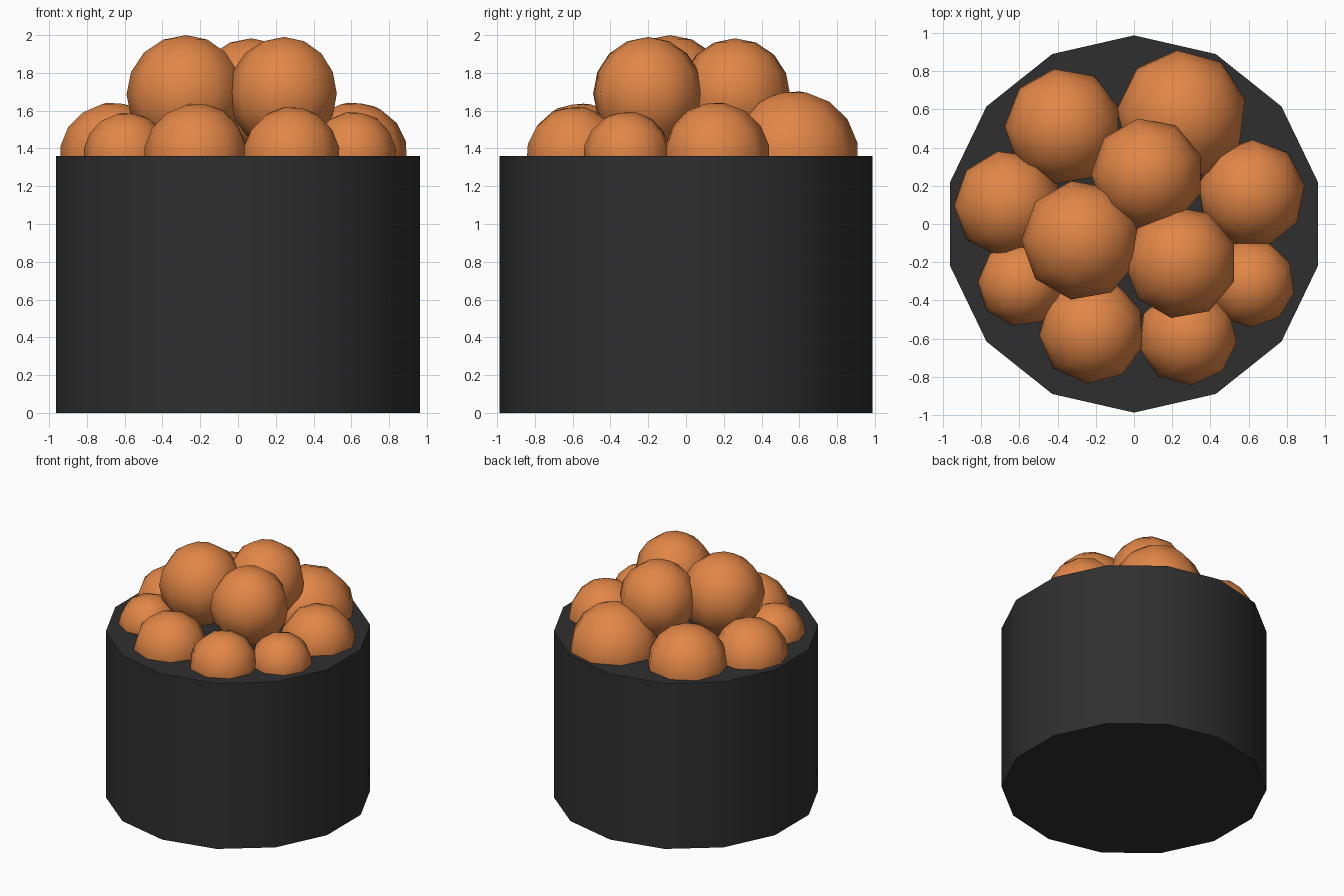
import bpy
import math

if "Cube" in bpy.data.objects:
    bpy.data.objects.remove(bpy.data.objects["Cube"])


def material(name, rgb):
    m = bpy.data.materials.new(name)
    m.diffuse_color = (*rgb, 1.0)
    m.use_nodes = True
    m.node_tree.nodes["Principled BSDF"].inputs["Base Color"].default_value = m.diffuse_color
    return m


DARK = material("seaweed black", (0.028, 0.028, 0.028))
ORANGE = material("roe orange", (0.76, 0.24, 0.062))
RIM_Z = 1.36

# Wrapped base: 14-sided drum with a corner facing the back
bpy.ops.mesh.primitive_cylinder_add(vertices=14, radius=0.987, depth=RIM_Z,
                                    location=(0, 0, RIM_Z / 2))
wrap = bpy.context.object
wrap.name = "seaweed_wrap"
wrap.data.materials.append(DARK)
bpy.ops.object.shade_smooth_by_angle(angle=math.radians(35))


def roe(name, x, y, z, r, height, spin=0, tilt=(0, 0)):
    """Low-poly round egg, smooth shaded."""
    bpy.ops.mesh.primitive_uv_sphere_add(
        segments=9, ring_count=8, radius=1, location=(x, y, z),
        rotation=(math.radians(tilt[0]), math.radians(tilt[1]), math.radians(spin)))
    o = bpy.context.object
    o.name = name
    o.scale = (r, r, height)
    o.data.materials.append(ORANGE)
    bpy.ops.object.shade_smooth()


# Lower ring of eggs, half sunk into the wrap: x, y, radius, spin
lower = [
    (-0.37, 0.51, 0.31, 10), (0.25, 0.57, 0.345, 5), (-0.66, 0.105, 0.285, 12),
    (0.615, 0.16, 0.285, 0), (0.61, -0.31, 0.235, 20), (-0.59, -0.31, 0.23, 8),
    (-0.22, -0.56, 0.28, 15), (0.28, -0.585, 0.262, 25),
]
for i, (x, y, r, spin) in enumerate(lower):
    roe(f"lower_roe_{i + 1}", x, y, RIM_Z, r, r, spin, (12, 8))

# Top three eggs
upper = [(-0.275, -0.085, 1.685, 0.315, 0.315), (0.245, -0.2, 1.69, 0.296, 0.3),
         (0.07, 0.26, 1.685, 0.296, 0.298)]
for i, (x, y, z, r, h) in enumerate(upper):
    roe(f"upper_roe_{i + 1}", x, y, z, r, h, 10)
